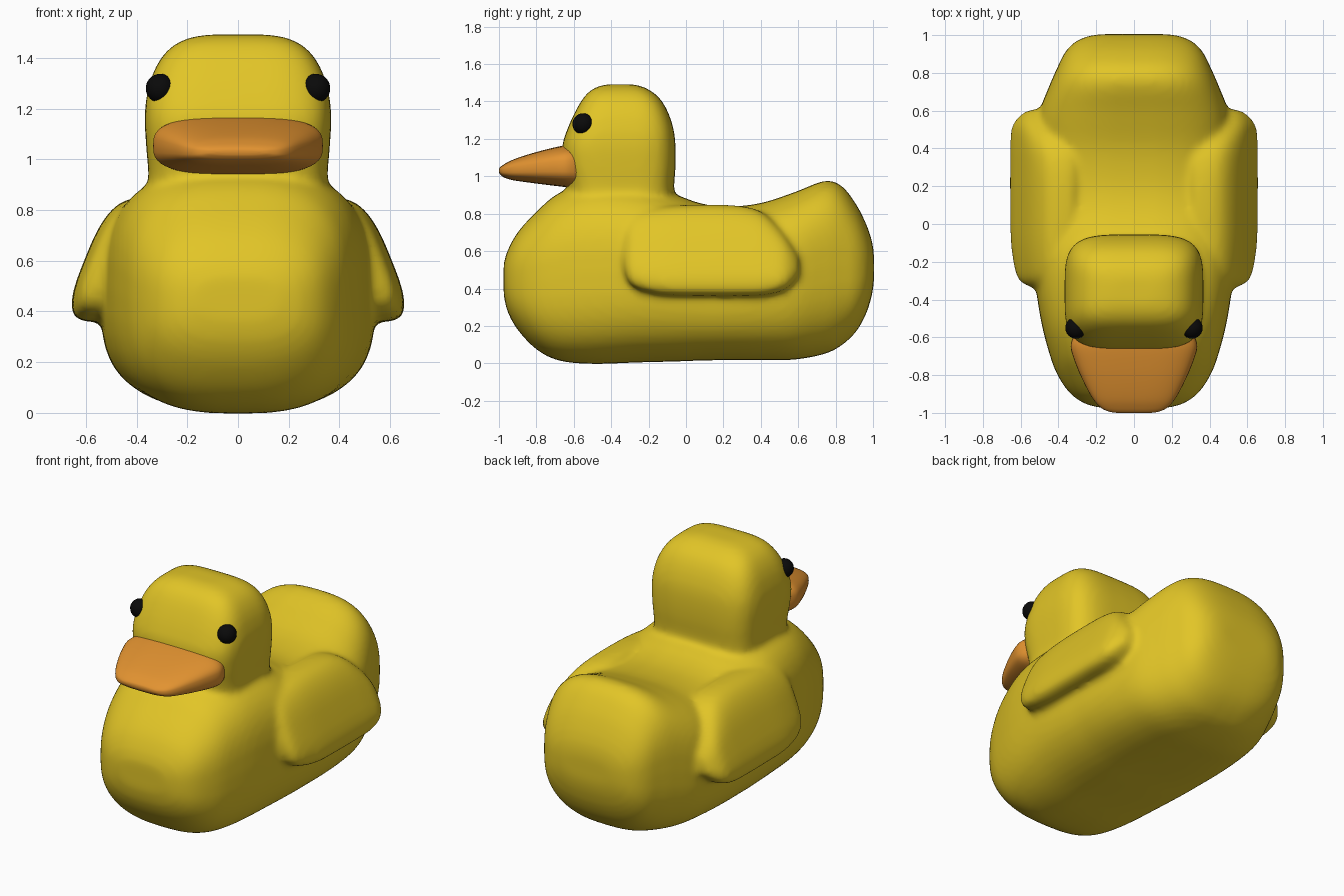
import bpy, bmesh, math
from mathutils import Vector

if "Cube" in bpy.data.objects:
    bpy.data.objects.remove(bpy.data.objects["Cube"])


def material(name, rgb):
    m = bpy.data.materials.new(name)
    m.diffuse_color = (*rgb, 1)
    m.use_nodes = True
    m.node_tree.nodes["Principled BSDF"].inputs["Base Color"].default_value = m.diffuse_color
    return m


YELLOW = material("yellow", (0.76, 0.56, 0.02))
ORANGE = material("orange", (0.76, 0.29, 0.03))
BLACK = material("black", (0.003, 0.003, 0.003))


def refine(rows, steps=5):
    """Catmull-Rom interpolation between the section rows."""
    out = []
    for i in range(len(rows) - 1):
        a, b = rows[max(i - 1, 0)], rows[i]
        c, d = rows[i + 1], rows[min(i + 2, len(rows) - 1)]
        for k in range(steps):
            t = k / steps
            out.append([0.5 * (2 * q + (r - p) * t + (2 * p - 5 * q + 4 * r - s) * t * t
                               + (3 * q - p - 3 * r + s) * t ** 3)
                        for p, q, r, s in zip(a, b, c, d)])
    out.append(list(rows[-1]))
    return out


def loft(bm, rows, power, place, n=48):
    """Superellipse sections (position, low, high, half width) skinned in order."""
    rings = []
    for t, lo, hi, w in refine(rows):
        mid, half = (lo + hi) / 2, (hi - lo) / 2
        ring = []
        for i in range(n):
            c, s = math.cos(2 * math.pi * i / n), math.sin(2 * math.pi * i / n)
            u = math.copysign(abs(c) ** (2 / power), c) * w
            v = mid + math.copysign(abs(s) ** (2 / power), s) * half
            ring.append(bm.verts.new(place(t, u, v)))
        rings.append(ring)
    for a, b in zip(rings, rings[1:]):
        for i in range(n):
            j = (i + 1) % n
            bm.faces.new((a[i], a[j], b[j], b[i]))
    bm.faces.new(rings[0])
    bm.faces.new(rings[-1])


def make_object(name, bm, mat):
    bmesh.ops.recalc_face_normals(bm, faces=bm.faces)
    me = bpy.data.meshes.new(name)
    bm.to_mesh(me)
    bm.free()
    me.materials.append(mat)
    for p in me.polygons:
        p.use_smooth = True
    ob = bpy.data.objects.new(name, me)
    bpy.context.collection.objects.link(ob)
    return ob


def along_y(t, u, v):
    return (u, t, v)


# Body: sections from breast to tail
bm = bmesh.new()
loft(bm, [(-0.975, .37, .53, .16), (-.955, .28, .60, .25), (-.9, .18, .70, .335),
          (-.8, .075, .81, .405), (-.68, .015, .91, .45), (-.5, -.003, .97, .495),
          (-.25, .005, .96, .53), (-.05, .01, .90, .54), (.08, .015, .855, .54),
          (.22, .017, .838, .54), (.4, .017, .857, .53), (.58, .02, .915, .505),
          (.74, .05, .975, .445), (.83, .095, .95, .405), (.91, .17, .85, .365),
          (.965, .27, .74, .31), (.995, .37, .65, .24), (1.005, .44, .58, .17)],
     2.8, along_y)

# Head and neck: sections from inside the body up to the crown
loft(bm, [(.6, -.62, -.07, .34), (.92, -.63, -.065, .352), (1.05, -.655, -.056, .362),
          (1.16, -.662, -.056, .368), (1.25, -.635, -.066, .36), (1.34, -.595, -.095, .335),
          (1.41, -.555, -.135, .295), (1.455, -.515, -.185, .245),
          (1.482, -.465, -.24, .18), (1.492, -.42, -.29, .11)],
     4.0, lambda t, u, v: (u, v, t))

# Wings: leaning slabs mirrored on both sides
WING = [(-.335, .52, .70, .05), (-.31, .44, .77, .09), (-.25, .395, .815, .112),
        (-.1, .365, .84, .128), (.1, .36, .848, .132), (.3, .36, .84, .132),
        (.42, .365, .80, .13), (.52, .39, .70, .12), (.58, .44, .61, .08),
        (.605, .48, .56, .04)]
for side in (-1, 1):
    loft(bm, WING, 3.0,
         lambda t, u, v: (side * (.475 + u - .4 * (v - .6)), t, v))
duck = make_object("body_head_and_wings", bm, YELLOW)

# Fuse the shells into one skin and soften the joins
rm = duck.modifiers.new("fuse", 'REMESH')
rm.mode = 'VOXEL'
rm.voxel_size = 0.018
rm.use_smooth_shade = True
sm = duck.modifiers.new("soften", 'SMOOTH')
sm.factor = 0.5
sm.iterations = 10
bpy.context.view_layer.objects.active = duck
for m in ("fuse", "soften"):
    bpy.ops.object.modifier_apply(modifier=m)

# Beak
bm = bmesh.new()
loft(bm, [(-.58, .935, 1.17, .315), (-.65, .943, 1.165, .335), (-.75, .955, 1.143, .305),
          (-.85, .968, 1.115, .26), (-.93, .98, 1.087, .215), (-.975, .995, 1.063, .172),
          (-.995, 1.012, 1.047, .125), (-1.0, 1.025, 1.036, .085)], 3.0, along_y)
make_object("beak", bm, ORANGE)

# Eyes: set into the head surface
hit, loc, normal, _ = duck.ray_cast(Vector((2, -.55, 1.28)), Vector((-1, 0, 0)))
x = loc.x - 0.015 if hit else 0.31
for side, label in ((-1, "left"), (1, "right")):
    bm = bmesh.new()
    bmesh.ops.create_uvsphere(bm, u_segments=24, v_segments=16, radius=0.057)
    for v in bm.verts:
        v.co += Vector((side * x, -.55, 1.28))
    make_object("eye_" + label, bm, BLACK)
